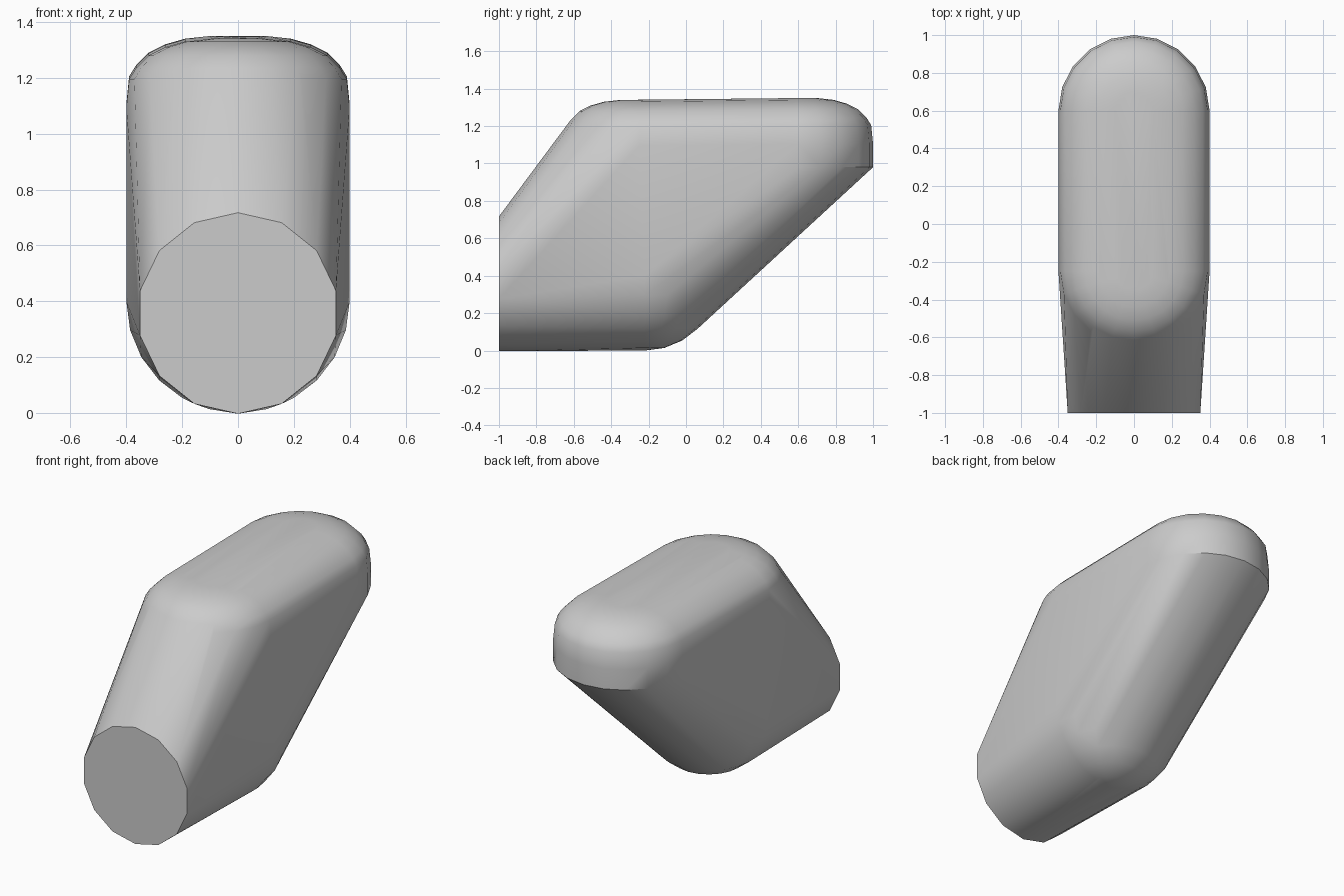
import bpy, bmesh
from math import sin, cos, pi, radians
from mathutils import Vector

if "Cube" in bpy.data.objects:
    bpy.data.objects.remove(bpy.data.objects["Cube"], do_unlink=True)

WIDTH_R = 0.4          # half width of the body
FRONT_Y, BACK_Y = -0.25, 0.6   # centres of the rounded top ends

grey = bpy.data.materials.new("plain grey")
grey.use_nodes = True
grey.diffuse_color = (0.6, 0.6, 0.6, 1)
grey.node_tree.nodes["Principled BSDF"].inputs["Base Color"].default_value = (0.6, 0.6, 0.6, 1)


def half_round(y, r, z, side, n=10):
    """Half circle lying flat, bulging to the back (side 1) or front (-1)."""
    return [Vector((r * cos(pi * i / n), y + side * r * sin(pi * i / n), z))
            for i in range(n + 1)]


points = []

# Flat round front end
for i in range(14):
    a = 2 * pi * (i + 0.5) / 14
    points.append(Vector((0.36 * cos(a), -1, 0.357 + 0.36 * sin(a))))

# Rounded top, as stadium outlines that shrink towards the top
for inset, z in ((0, 1.1), (0.01, 1.2), (0.035, 1.24), (0.08, 1.285),
                 (0.14, 1.315), (0.21, 1.335), (0.3, 1.345)):
    points += half_round(BACK_Y, WIDTH_R - inset, z + 0.005, 1)
    points += half_round(FRONT_Y, WIDTH_R - inset, z - 0.005, -1)

# Sharp lower rim at the back
points += half_round(BACK_Y, WIDTH_R, 0.98, 1)

# Round knee underneath
knee = bmesh.new()
bmesh.ops.create_uvsphere(knee, u_segments=20, v_segments=12, radius=WIDTH_R)
points += [v.co + Vector((0, -0.22, 0.4)) for v in knee.verts]
knee.free()

# Skin stretched over all the outlines
bm = bmesh.new()
for p in points:
    bm.verts.new(p)
result = bmesh.ops.convex_hull(bm, input=bm.verts)
loose = {g for g in result["geom_interior"] + result["geom_unused"]
         if isinstance(g, bmesh.types.BMVert)}
bmesh.ops.delete(bm, geom=list(loose), context="VERTS")
bmesh.ops.dissolve_limit(bm, angle_limit=radians(1), verts=bm.verts, edges=bm.edges)
bmesh.ops.recalc_face_normals(bm, faces=bm.faces)

mesh = bpy.data.meshes.new("rounded_body")
bm.to_mesh(mesh)
bm.free()
mesh.materials.append(grey)
body = bpy.data.objects.new("rounded_body", mesh)
bpy.context.collection.objects.link(body)

# Smooth skin with crisp end and rim
bpy.context.view_layer.objects.active = body
body.select_set(True)
bpy.ops.object.shade_smooth_by_angle(angle=radians(35))
